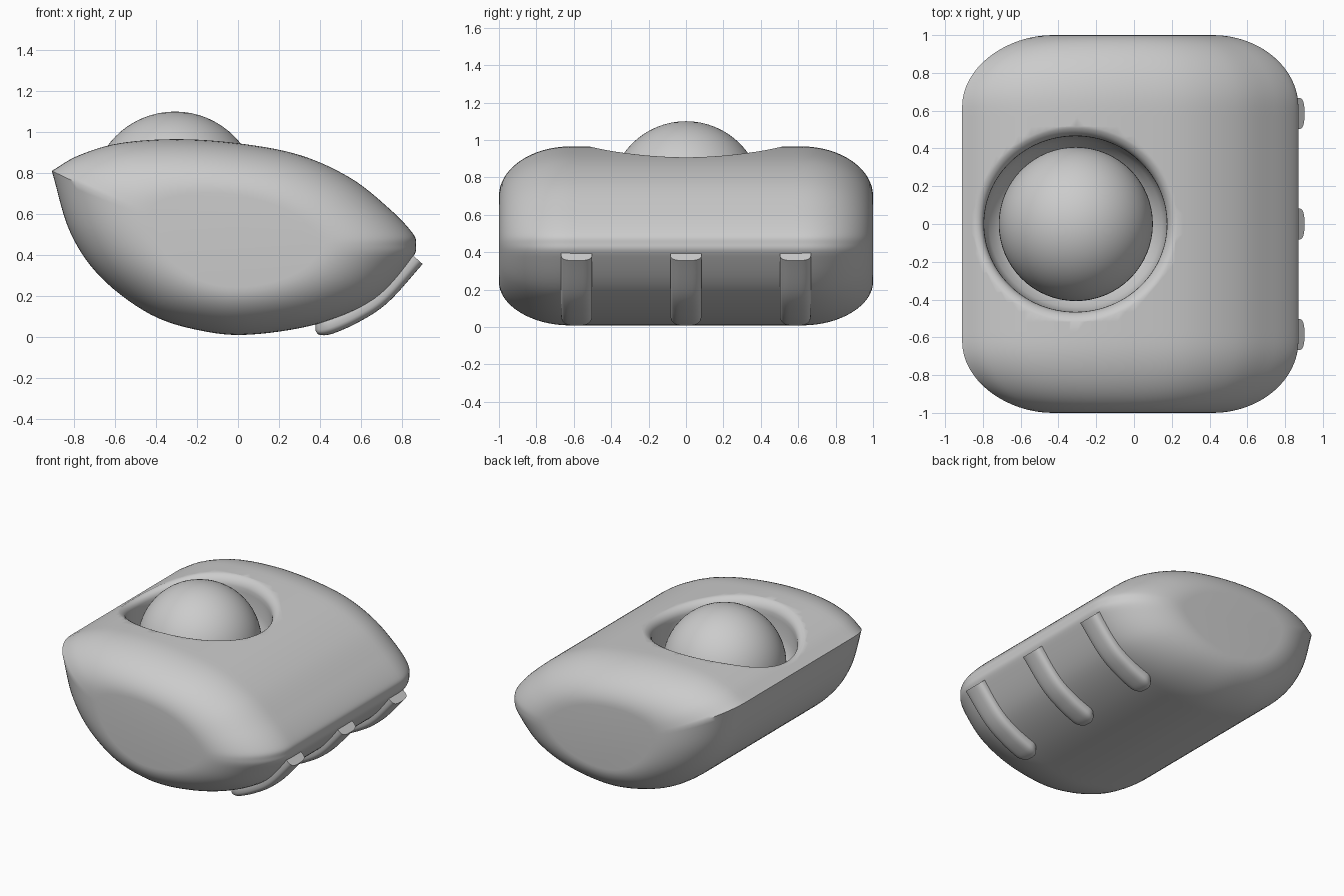
import bpy, bmesh, math
from mathutils import Vector

cube = bpy.data.objects.get("Cube")
if cube:
    bpy.data.objects.remove(cube, do_unlink=True)

grey = bpy.data.materials.new("plain grey")
grey.use_nodes = True
colour = (0.6, 0.6, 0.6, 1)
grey.diffuse_color = colour
grey.node_tree.nodes["Principled BSDF"].inputs["Base Color"].default_value = colour


def smooth(ob, angle=35):
    bpy.ops.object.select_all(action='DESELECT')
    ob.select_set(True)
    bpy.context.view_layer.objects.active = ob
    bpy.ops.object.shade_smooth_by_angle(angle=math.radians(angle))


def loft(name, rings):
    """Skin a list of closed rings and cap both ends."""
    bm = bmesh.new()
    loops = [[bm.verts.new(p) for p in ring] for ring in rings]
    n = len(loops[0])
    for a, b in zip(loops, loops[1:]):
        for i in range(n):
            j = (i + 1) % n
            bm.faces.new((a[i], a[j], b[j], b[i]))
    bm.faces.new(loops[0])
    bm.faces.new(loops[-1])
    bmesh.ops.recalc_face_normals(bm, faces=bm.faces)
    mesh = bpy.data.meshes.new(name)
    bm.to_mesh(mesh)
    bm.free()
    mesh.materials.append(grey)
    ob = bpy.data.objects.new(name, mesh)
    bpy.context.collection.objects.link(ob)
    return ob


def spline(points, steps):
    """Smooth open curve through the points."""
    p = [Vector(q) for q in points]
    p = [2 * p[0] - p[1]] + p + [2 * p[-1] - p[-2]]
    out = []
    for a, b, c, d in zip(p, p[1:], p[2:], p[3:]):
        for k in range(steps):
            t = k / steps
            out.append(0.5 * (2 * b + (c - a) * t + (2 * a - 5 * b + 4 * c - d) * t * t
                              + (3 * b - a - 3 * c + d) * t ** 3))
    return out + [p[-2]]


# Body: lens-shaped side profile, from the sharp rear tip over the top to the nose and back
top = [(-.91, .81), (-.78, .885), (-.58, .945), (-.3, .965), (0, .945), (.3, .888),
       (.55, .775), (.74, .625), (.85, .51)]
under = [(.87, .45), (.845, .375), (.67, .185), (.4, .065), (.06, .01), (-.185, .03),
         (-.43, .11), (-.67, .29), (-.82, .51), (-.91, .81)]
profile = spline(top + under, 7)[:-1]
top_line = profile[:8 * 7 + 1]
centre = Vector((-.02, .45))

# The ends shrink towards a softened copy of the profile
soft = list(profile)
for _ in range(60):
    soft = [(soft[i - 1] + 2 * soft[i] + soft[(i + 1) % len(soft)]) / 4 for i in range(len(soft))]

side = []
for k in range(17):
    t = math.pi / 2 * k / 16
    side.append((.62 + .38 * math.sin(t), .5 + .5 * math.cos(t), 1 - math.cos(t)))
stations = [(-y, s, w) for y, s, w in reversed(side)]
stations += [(-.62 + 1.24 * k / 24, 1, 0) for k in range(1, 24)] + side
rings = []
for y, s, w in stations:
    ring = [centre + (p.lerp(q, w) - centre) * s for p, q in zip(profile, soft)]
    rings.append([(p.x, y, p.y) for p in ring])
body = loft("body", rings)


def top_height(x):
    for a, b in zip(top_line, top_line[1:]):
        if a.x <= x <= b.x:
            return a.y + (b.y - a.y) * (x - a.x) / (b.x - a.x)
    return top_line[0].y


# Socket cutter: round cup whose flared rim follows the top surface
cup = [(.2, -.48), (.36, -.40), (.44, -.30), (.465, -.2), (.465, -.09)]
cup += [(.545 - .08 * math.cos(a), -.075 + .08 * math.sin(a))
        for a in (math.radians(d) for d in range(10, 71, 10))]
cup += [(.575, .03), (.575, .3)]
rings = []
for r, depth in cup:
    ring = []
    for k in range(96):
        a = 2 * math.pi * k / 96
        x, y = -.31 + 1.04 * r * math.cos(a), r * math.sin(a)
        ring.append((x, y, top_height(x) + depth))
    rings.append(ring)
cutter = loft("socket_cutter", rings)
cutter.hide_render = True
cut = body.modifiers.new("socket", 'BOOLEAN')
cut.operation = 'DIFFERENCE'
cut.solver = 'EXACT'
cut.object = cutter
bpy.ops.object.select_all(action='DESELECT')
body.select_set(True)
bpy.context.view_layer.objects.active = body
bpy.ops.object.modifier_apply(modifier=cut.name)
bpy.data.objects.remove(cutter, do_unlink=True)
smooth(body, 40)

# Ball resting in the socket
bpy.ops.mesh.primitive_uv_sphere_add(segments=64, ring_count=32, radius=.408,
                                     location=(-.308, 0, .692))
ball = bpy.context.object
ball.name = "ball"
ball.data.materials.append(grey)
smooth(ball)

# Foot strips: rounded bars following the curved underside, domed at the lower end
path = spline([(.378, .05), (.43, .056), (.56, .112), (.7, .205), (.865, .388)], 8)
start = path[0]
for name, y0 in (("front", -.585), ("middle", 0), ("back", .585)):
    rings = []
    for i, p in enumerate(path):
        d = (path[min(i + 1, len(path) - 1)] - path[max(i - 1, 0)]).normalized()
        out = Vector((d.y, -d.x))
        u = min(1, ((p - start).length + .003) / .08)
        dome = math.sqrt(1 - (1 - u) ** 2)
        ring = []
        for k in range(28):
            a = 2 * math.pi * k / 28
            c, s = math.cos(a), math.sin(a)
            wide = math.copysign(abs(c) ** .65, c) * .083 * dome
            thick = math.copysign(abs(s) ** .65, s) * .05 * dome ** .6
            q = p + out * thick
            ring.append((q.x, y0 + wide, q.y))
        rings.append(ring)
    smooth(loft(name + "_foot_strip", rings), 50)
